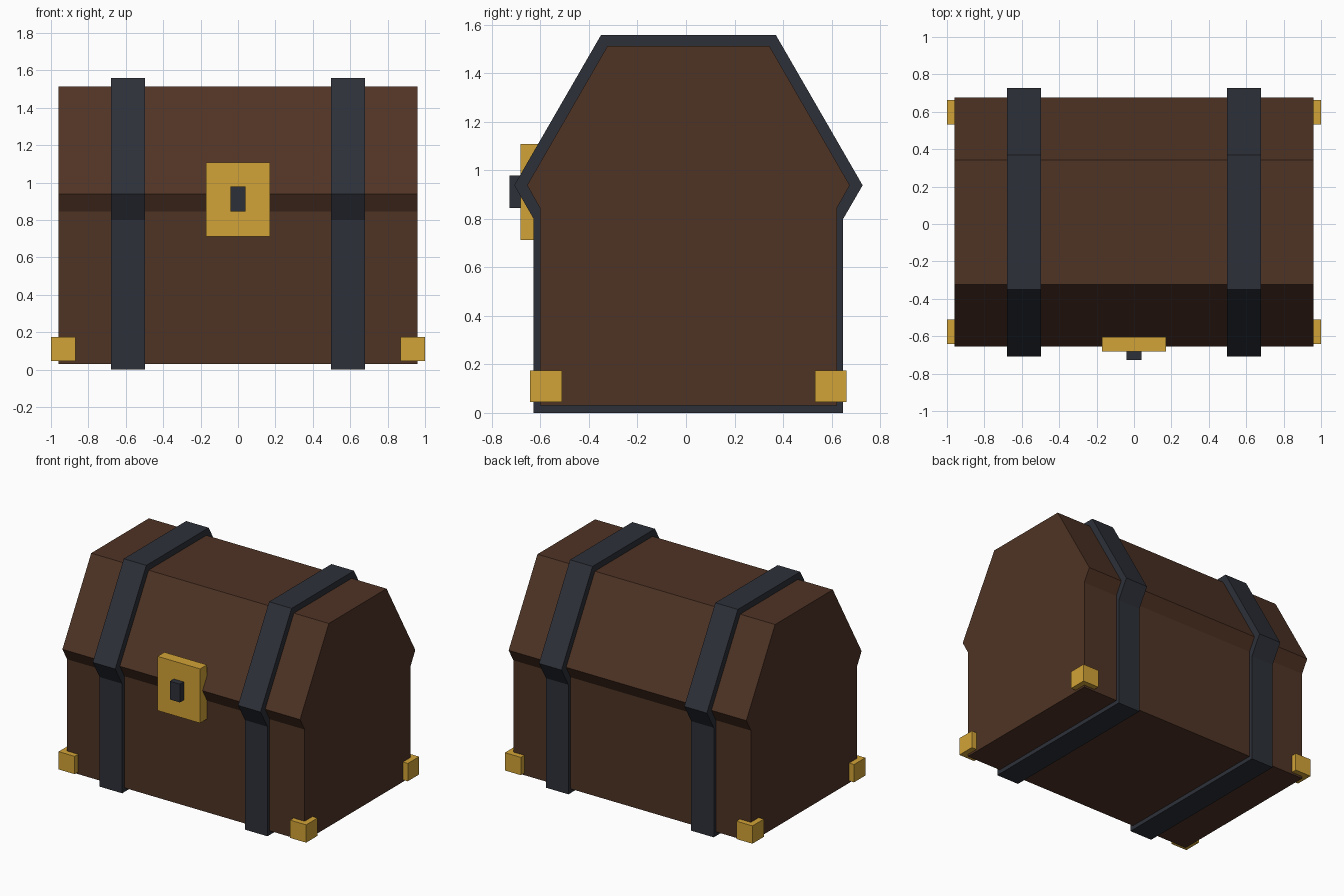
import bpy, bmesh

if "Cube" in bpy.data.objects:
    bpy.data.objects.remove(bpy.data.objects["Cube"])


def material(name, rgb):
    m = bpy.data.materials.new(name)
    m.diffuse_color = (*rgb, 1)
    m.use_nodes = True
    m.node_tree.nodes["Principled BSDF"].inputs["Base Color"].default_value = m.diffuse_color
    return m


WOOD = material("wood", (0.078, 0.033, 0.018))
IRON = material("iron", (0.026, 0.030, 0.040))
GOLD = material("gold", (0.65, 0.37, 0.038))


def prism(name, profile, x0, x1, mat):
    """Extrude a closed (y, z) profile from x0 to x1."""
    bm = bmesh.new()
    face = bm.faces.new([bm.verts.new((x0, y, z)) for y, z in profile])
    ext = bmesh.ops.extrude_face_region(bm, geom=[face])
    moved = [v for v in ext["geom"] if isinstance(v, bmesh.types.BMVert)]
    bmesh.ops.translate(bm, verts=moved, vec=(x1 - x0, 0, 0))
    bmesh.ops.recalc_face_normals(bm, faces=bm.faces)
    mesh = bpy.data.meshes.new(name)
    bm.to_mesh(mesh)
    bm.free()
    mesh.materials.append(mat)
    ob = bpy.data.objects.new(name, mesh)
    bpy.context.collection.objects.link(ob)
    return ob


def box(name, x, y, z, mat):
    (y0, y1), (z0, z1) = y, z
    return prism(name, [(y0, z0), (y1, z0), (y1, z1), (y0, z1)], *x, mat)


def chest_profile(half, centre=0.01):
    """Mirror a half outline about the chest's depth centre."""
    return ([(centre + d, z) for d, z in half] +
            [(centre - d, z) for d, z in reversed(half)])


# Chest body with overhanging faceted lid
prism("chest_body", chest_profile(
    [(0.612, 0.03), (0.612, 0.845), (0.665, 0.938), (0.333, 1.513)]),
    -0.96, 0.96, WOOD)

# Iron straps and gold corner pieces, mirrored left and right
strap = chest_profile([(0.638, 0.0), (0.638, 0.80), (0.718, 0.938), (0.36, 1.558)])
for side, s in (("left", -1), ("right", 1)):
    prism("strap_" + side, strap, s * 0.496, s * 0.678, IRON)
    for end, y in (("front", (-0.642, -0.511)), ("back", (0.531, 0.662))):
        box(f"corner_{end}_{side}", (s * 0.87, s * 1.0), y, (0.045, 0.175), GOLD)

# Lock plate and keyhole block
box("lock_plate", (-0.172, 0.172), (-0.683, -0.604), (0.712, 1.108), GOLD)
box("keyhole", (-0.04, 0.04), (-0.728, -0.66), (0.845, 0.978), IRON)
